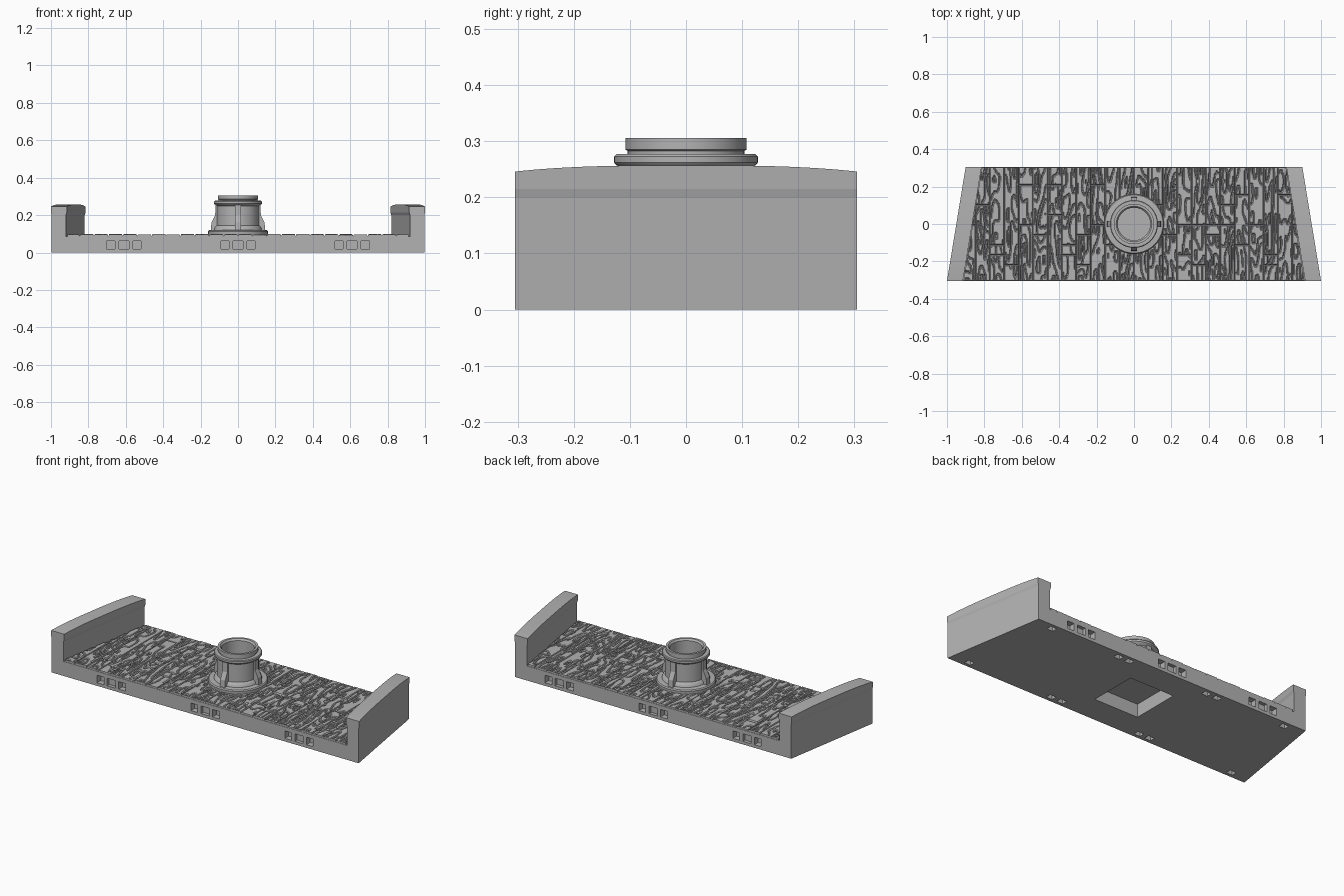
import bpy, bmesh, math, random
from mathutils import Vector, noise

random.seed(4)
if "Cube" in bpy.data.objects:
    bpy.data.objects.remove(bpy.data.objects["Cube"])

GREY = (0.45, 0.45, 0.45, 1)
mat = bpy.data.materials.new("stone grey")
mat.use_nodes = True
mat.diffuse_color = GREY
mat.node_tree.nodes["Principled BSDF"].inputs["Base Color"].default_value = GREY

HALF_Y = 0.305
SLAB_TOP = 0.085


def finish(bm, name, smooth=False):
    bmesh.ops.recalc_face_normals(bm, faces=bm.faces)
    mesh = bpy.data.meshes.new(name)
    bm.to_mesh(mesh)
    bm.free()
    mesh.materials.append(mat)
    ob = bpy.data.objects.new(name, mesh)
    bpy.context.collection.objects.link(ob)
    bpy.ops.object.select_all(action='DESELECT')
    ob.select_set(True)
    bpy.context.view_layer.objects.active = ob
    if smooth:
        bpy.ops.object.shade_smooth_by_angle(angle=math.radians(35))
    return ob


def add_box(bm, x0, x1, y0, y1, z0, z1):
    verts = bmesh.ops.create_cube(bm, size=1)["verts"]
    for v in verts:
        v.co = Vector((x1 if v.co.x > 0 else x0,
                       y1 if v.co.y > 0 else y0,
                       z1 if v.co.z > 0 else z0))


def bridge(bm, a, b):
    for i in range(len(a)):
        j = (i + 1) % len(a)
        bm.faces.new((a[i], a[j], b[j], b[i]))


# Tapered body: U-shaped section with two parapets, lofted along y
def section(bm, y):
    top = 0.246 + 0.011 * (1 - abs(y / HALF_Y) ** 3)
    half = [(0.997, 0), (0.997, 0.2), (1, 0.215), (1, top), (0.915, top),
            (0.915, 0.215), (0.92, 0.2), (0.92, SLAB_TOP)]
    shift = 0.1 * (y + HALF_Y) / (2 * HALF_Y)
    points = [(x - shift, z) for x, z in half]
    points += [(-x, z) for x, z in reversed(points)]
    return [bm.verts.new((x, y, z)) for x, z in points]


bm = bmesh.new()
STEPS = 16
rings = [section(bm, HALF_Y * (2 * i / STEPS - 1)) for i in range(STEPS + 1)]
for a, b in zip(rings, rings[1:]):
    bridge(bm, a, b)
bm.faces.new(rings[0])
bm.faces.new(rings[-1])
body = finish(bm, "bridge_body")

# Recesses: square pit and small pockets underneath, triple slots front and back
bm = bmesh.new()
add_box(bm, -0.143, 0.143, -0.143, 0.143, -0.05, 0.077)
for side in (-1, 1):
    for x in (0.26, 0.33, 0.88 if side < 0 else 0.78):
        for s in (-1, 1):
            add_box(bm, s * x - 0.02, s * x + 0.02,
                    side * 0.27 - 0.016, side * 0.27 + 0.016, -0.02, 0.03)
    for cx in (-0.61, 0, 0.61):
        for x, w, depth in ((-0.07, 0.022, 0.035), (0, 0.027, 0.02), (0.07, 0.022, 0.035)):
            inner, outer = side * (HALF_Y - depth), side * (HALF_Y + 0.05)
            add_box(bm, cx + x - w, cx + x + w, min(inner, outer),
                    max(inner, outer), 0.018, 0.062)
cutter = finish(bm, "recess_cutter")
cutter.hide_render = True
mod = body.modifiers.new("recesses", 'BOOLEAN')
mod.operation = 'DIFFERENCE'
mod.solver = 'EXACT'
mod.object = cutter
bpy.context.view_layer.objects.active = body
bpy.ops.object.modifier_apply(modifier=mod.name)
bpy.data.objects.remove(cutter)

# Plank deck: boards along y with staggered joints and carved grain
BOARDS, SUB, ROWS = 24, 20, 102
PITCH = 0.077
joints = [sorted(random.sample(range(14, ROWS - 14, 9), random.choice((1, 2, 2))))
          for _ in range(BOARDS)]
lift = [random.uniform(0.096, 0.1) for _ in range(BOARDS * 4)]


def grain(x, y, seed):
    return noise.noise(Vector((x * 27, y * 6.5, seed))) * 2.6 + 0.5


def deck_height(i, j, x, y):
    board = min(i // SUB, BOARDS - 1)
    if i % SUB == 0 or j in joints[board]:
        return SLAB_TOP + 0.002
    part = sum(j > k for k in joints[board])
    seed = board * 7.31 + part * 3.17
    z = lift[board * 4 + part]
    if j in (0, ROWS) or i % SUB in (1, SUB - 1):
        return z - 0.002
    v = grain(x, y, seed)
    e = 0.002
    slope = math.hypot(grain(x + e, y, seed) - v, grain(x, y + e, seed) - v) / e
    carved = abs(v - round(v)) < slope * 0.0027
    return z - 0.007 if carved else z


bm = bmesh.new()
grid = []
for j in range(ROWS + 1):
    y = 0.303 * (2 * j / ROWS - 1)
    row = []
    for i in range(BOARDS * SUB + 1):
        x = PITCH * (i / SUB - BOARDS / 2)
        row.append(bm.verts.new((x, y, deck_height(i, j, x, y))))
    grid.append(row)
for a, b in zip(grid, grid[1:]):
    for i in range(len(a) - 1):
        bm.faces.new((a[i], a[i + 1], b[i + 1], b[i]))
for s in (-1, 1):
    bmesh.ops.bisect_plane(bm, geom=bm.verts[:] + bm.edges[:] + bm.faces[:],
                           plane_co=(s * 0.912, -HALF_Y, 0),
                           plane_no=(s * 0.61, 0.1, 0), clear_outer=True)
rim = [e for e in bm.edges if e.is_boundary]
skirt = bmesh.ops.extrude_edge_only(bm, edges=rim)["geom"]
for v in skirt:
    if isinstance(v, bmesh.types.BMVert):
        v.co.z = SLAB_TOP - 0.003
finish(bm, "plank_deck")

# Round socket: lathed flange, drum, collar and hollow rim
profile = [(0.158, 0.085), (0.16, 0.113), (0.155, 0.119), (0.128, 0.121), (0.124, 0.135),
           (0.113, 0.145), (0.113, 0.25), (0.125, 0.258), (0.128, 0.262), (0.128, 0.273),
           (0.124, 0.277), (0.104, 0.277), (0.104, 0.283), (0.108, 0.285), (0.108, 0.306),
           (0.095, 0.306), (0.087, 0.296), (0.087, 0.2)]
bm = bmesh.new()
SIDES = 64
loops = []
for r, z in profile:
    loops.append([bm.verts.new((r * math.cos(math.tau * k / SIDES),
                                r * math.sin(math.tau * k / SIDES), z))
                  for k in range(SIDES)])
for a, b in zip(loops, loops[1:]):
    bridge(bm, a, b)
bm.faces.new(loops[0])
bm.faces.new(loops[-1])
finish(bm, "round_socket", smooth=True)

# Four buttress fins around the drum
bm = bmesh.new()
fin = [(0.1, 0.11), (0.146, 0.11), (0.142, 0.16), (0.122, 0.2), (0.12, 0.26), (0.1, 0.26)]
for q in range(4):
    out = Vector((math.cos(q * math.pi / 2), math.sin(q * math.pi / 2), 0))
    across = Vector((-out.y, out.x, 0)) * 0.016
    sides = [[bm.verts.new(out * r + across * s + Vector((0, 0, z))) for r, z in fin]
             for s in (-1, 1)]
    bridge(bm, *sides)
    bm.faces.new(sides[0])
    bm.faces.new(sides[1])
finish(bm, "socket_fins")
